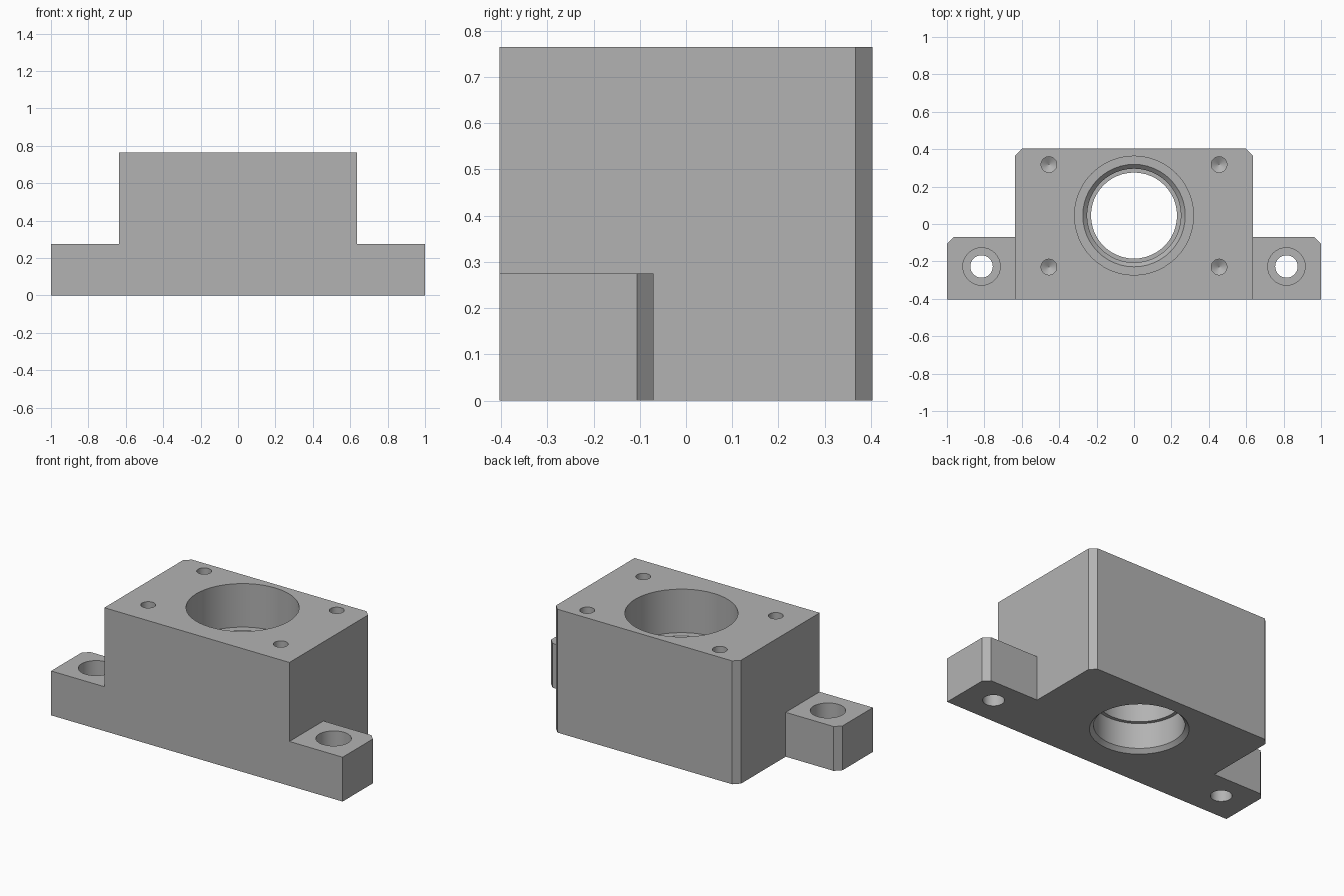
import bpy, bmesh
from math import cos, sin, tau, radians

if "Cube" in bpy.data.objects:
    bpy.data.objects.remove(bpy.data.objects["Cube"], do_unlink=True)

HALF_LEN, HALF_W, HALF_DEPTH = 1.0, 0.635, 0.403
BLOCK_H, LUG_H, LUG_BACK = 0.765, 0.275, -0.07
CHAMFER = 0.036

metal = bpy.data.materials.new("machined grey metal")
grey = (0.45, 0.45, 0.45, 1)
metal.diffuse_color = grey
metal.use_nodes = True
metal.node_tree.nodes["Principled BSDF"].inputs["Base Color"].default_value = grey


def make(name, bm):
    bmesh.ops.recalc_face_normals(bm, faces=bm.faces)
    mesh = bpy.data.meshes.new(name)
    bm.to_mesh(mesh)
    bm.free()
    mesh.materials.append(metal)
    obj = bpy.data.objects.new(name, mesh)
    bpy.context.collection.objects.link(obj)
    return obj


def prism(name, outline, height):
    """Extrude a plan outline up from the ground."""
    bm = bmesh.new()
    base = bm.faces.new([bm.verts.new((x, y, 0)) for x, y in outline])
    top = bmesh.ops.extrude_face_region(bm, geom=[base], use_keep_orig=True)["geom"]
    verts = [g for g in top if isinstance(g, bmesh.types.BMVert)]
    bmesh.ops.translate(bm, verts=verts, vec=(0, 0, height))
    return make(name, bm)


def lathe(name, profile, x, y, sides):
    """Closed turned solid from (radius, height) pairs."""
    bm = bmesh.new()
    rings = [[bm.verts.new((x + r * cos(tau * i / sides), y + r * sin(tau * i / sides), z))
              for i in range(sides)] for r, z in profile]
    for low, high in zip(rings, rings[1:]):
        for i in range(sides):
            j = (i + 1) % sides
            bm.faces.new((low[i], low[j], high[j], high[i]))
    bm.faces.new(rings[0])
    bm.faces.new(rings[-1])
    return make(name, bm)


def combine(target, tool, operation):
    mod = target.modifiers.new(tool.name, "BOOLEAN")
    mod.operation, mod.object, mod.solver = operation, tool, "EXACT"
    bpy.context.view_layer.objects.active = target
    bpy.ops.object.modifier_apply(modifier=mod.name)
    bpy.data.objects.remove(tool, do_unlink=True)


# Main block with chamfered rear corners
d, w, c = HALF_DEPTH, HALF_W, CHAMFER
housing = prism("bearing_housing",
                [(-w, -d), (w, -d), (w, d - c), (w - c, d), (c - w, d), (-w, d - c)], BLOCK_H)

# Mounting lugs at both sides
for s in (-1, 1):
    lug = prism("lug", [(s * 0.5, -d), (s * HALF_LEN, -d), (s * HALF_LEN, LUG_BACK - c),
                        (s * (HALF_LEN - c), LUG_BACK), (s * 0.5, LUG_BACK)], LUG_H)
    combine(housing, lug, "UNION")

# Stepped bore: lower chamfer, lower seat, inner lip, upper seat, chamfer, counterbore
bore = [(0.274, -0.1), (0.274, 0), (0.251, 0.023), (0.251, 0.18), (0.23, 0.18), (0.23, 0.315),
        (0.251, 0.315), (0.251, 0.472), (0.274, 0.495), (0.318, 0.495), (0.318, 0.9)]
combine(housing, lathe("bore_cutter", bore, 0, 0.045, 48), "DIFFERENCE")

# Counterbored lug holes and blind drilled holes in the top
bolt = [(0.06, -0.1), (0.06, 0.135), (0.1, 0.135), (0.1, 0.4)]
drill = [(0.001, 0.49), (0.042, 0.515), (0.042, 0.9)]
for s in (-1, 1):
    combine(housing, lathe("bolt_cutter", bolt, s * 0.815, -0.227, 32), "DIFFERENCE")
    for y in (-0.23, 0.318):
        combine(housing, lathe("drill_cutter", drill, s * 0.455, y, 24), "DIFFERENCE")

# Smooth round walls, crisp machined edges
bpy.ops.object.select_all(action="DESELECT")
housing.select_set(True)
bpy.context.view_layer.objects.active = housing
bpy.ops.object.shade_smooth_by_angle(angle=radians(20))
